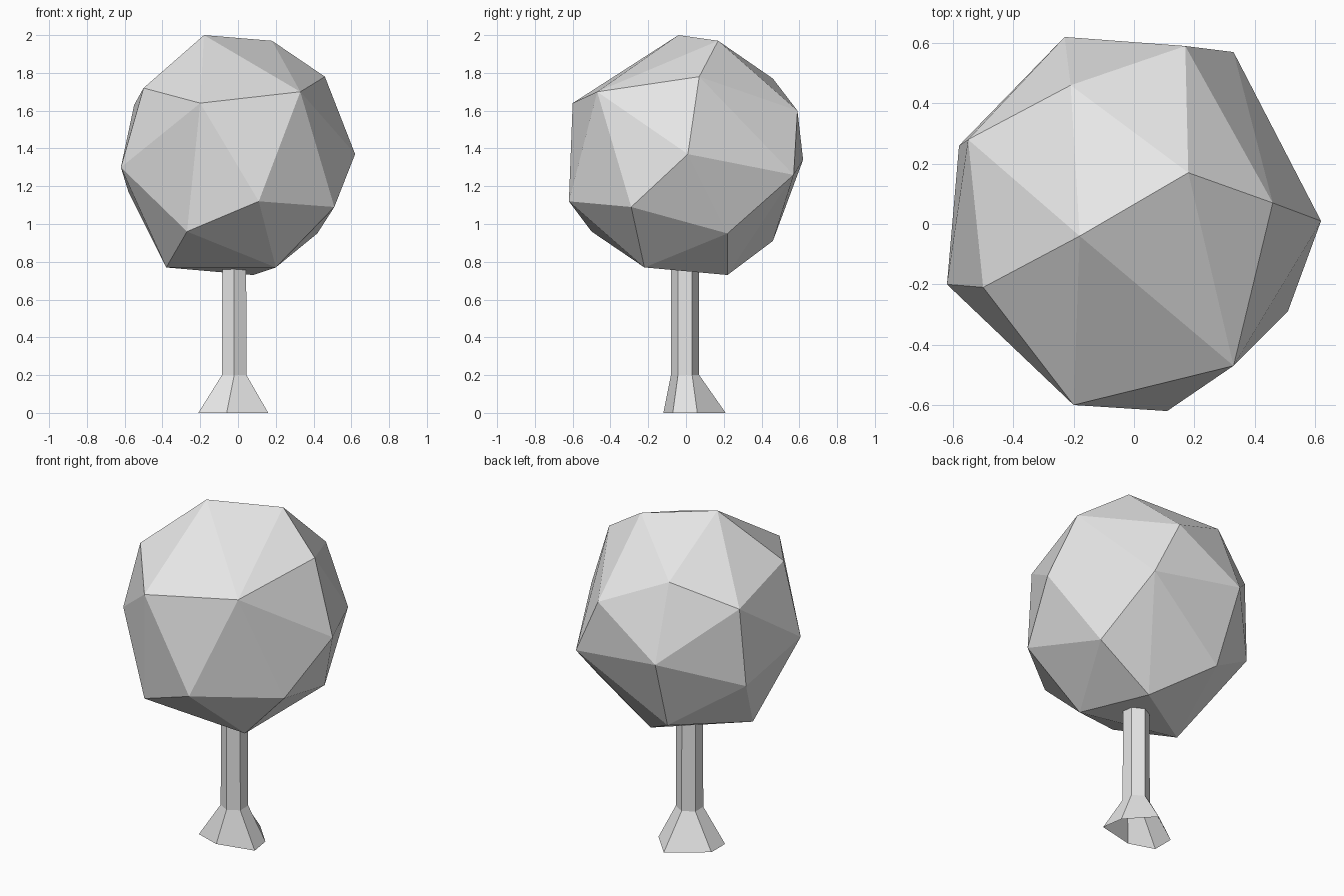
import bpy
import bmesh
from math import cos, sin, pi

# Remove the default cube
default_cube = bpy.data.objects.get("Cube")
if default_cube:
    bpy.data.objects.remove(default_cube, do_unlink=True)


def make_material(name, color):
    material = bpy.data.materials.new(name)
    material.use_nodes = True
    material.diffuse_color = color
    shader = next(n for n in material.node_tree.nodes if n.type == "BSDF_PRINCIPLED")
    shader.inputs["Base Color"].default_value = color
    return material


def finish_object(name, bm, material):
    """Turn a bmesh into a flat shaded object with outward normals."""
    mesh = bpy.data.meshes.new(name)
    bm.to_mesh(mesh)
    bm.free()
    mesh.materials.append(material)
    mesh.shade_flat()
    obj = bpy.data.objects.new(name, mesh)
    bpy.context.collection.objects.link(obj)
    return obj


def loft(bm, rings):
    """Join a stack of point rings with quads, left open at both ends."""
    loops = [[bm.verts.new(point) for point in ring] for ring in rings]
    for lower, upper in zip(loops, loops[1:]):
        for i in range(len(lower)):
            j = (i + 1) % len(lower)
            bm.faces.new((lower[i], lower[j], upper[j], upper[i]))


pale_grey = make_material("pale_grey", (0.8, 0.8, 0.8, 1))

# Crown: an irregular faceted ball, stretched over its corner points
crown_top = [
    (-.18, -.04, 2), (.18, .17, 1.97), (.46, .07, 1.78), (.33, -.47, 1.7),
    (-.2, -.6, 1.64), (-.5, -.21, 1.72), (-.21, .46, 1.77), (-.55, .28, 1.63),
]
crown_middle = [
    (.17, .59, 1.6), (.33, .57, 1.26), (-.23, .62, 1.34), (.62, .01, 1.37),
    (.51, -.29, 1.09), (.11, -.62, 1.12), (-.62, -.2, 1.3), (-.58, .26, 1.17),
]
crown_bottom = [
    (-.27, -.5, .96), (.2, -.22, .77), (.42, .22, .95),
    (.08, .22, .73), (-.2, .46, .91), (-.38, -.09, .77),
]
bm = bmesh.new()
for point in crown_top + crown_middle + crown_bottom:
    bm.verts.new(point)
bmesh.ops.convex_hull(bm, input=list(bm.verts))
bmesh.ops.recalc_face_normals(bm, faces=list(bm.faces))
finish_object("crown", bm, pale_grey)


def trunk_ring(z, radius):
    """Six sided ring around the trunk axis, starting at the front corner."""
    angles = [pi * i / 3 - pi / 2 for i in range(6)]
    return [(radius * cos(a) - .02, radius * sin(a) - .005, z) for a in angles]


# Trunk: six sided post with an uneven flared foot, open underneath
foot = [(-.06, -.12), (.16, -.07), (.14, .06), (0, .21), (-.21, .06), (-.21, -.07)]
bm = bmesh.new()
loft(bm, [
    [(x, y, 0) for x, y in foot],
    trunk_ring(.2, .075),
    trunk_ring(.8, .073),
])
finish_object("trunk", bm, pale_grey)
